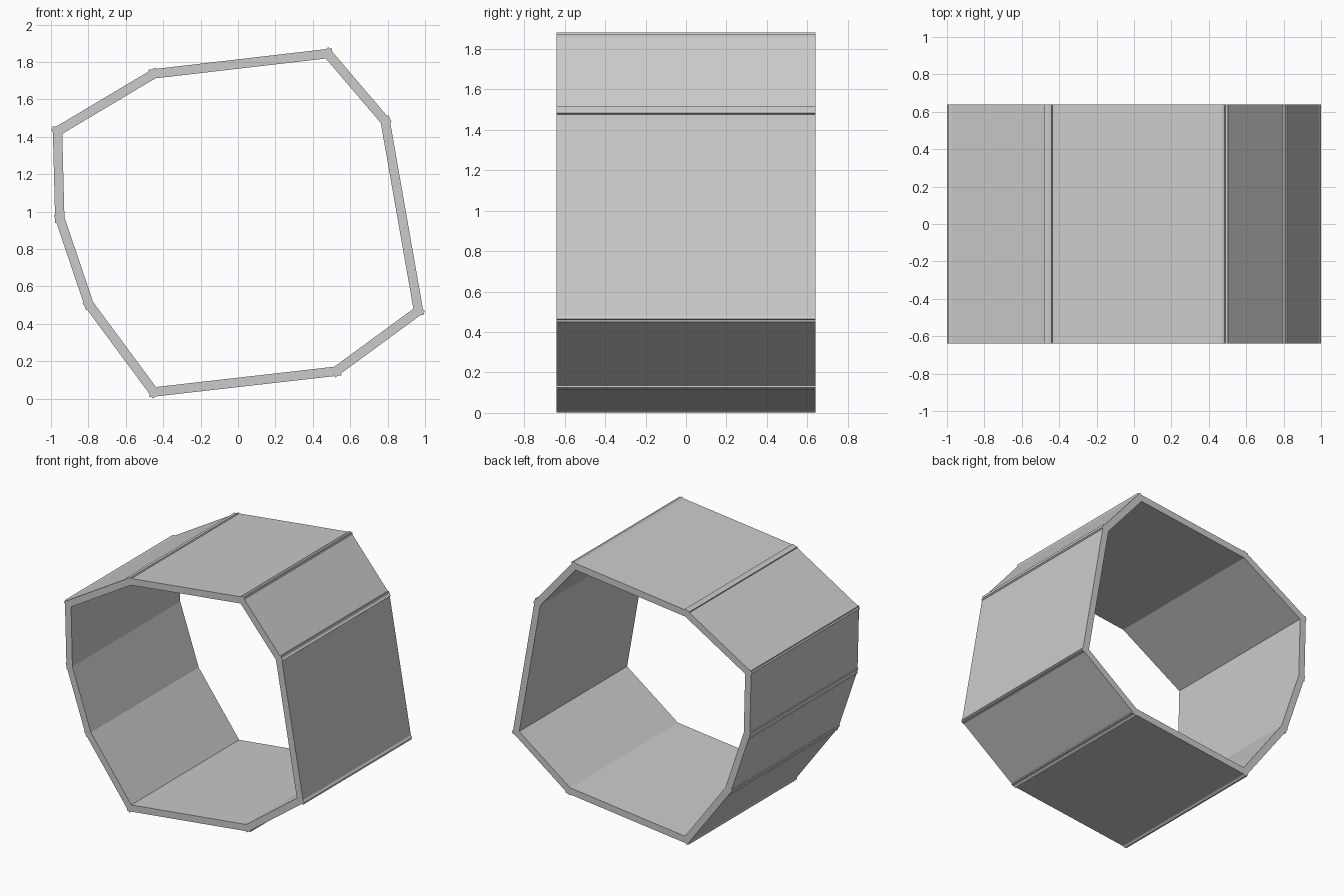
import bpy, math
from mathutils import Matrix, Vector

if "Cube" in bpy.data.objects:
    bpy.data.objects.remove(bpy.data.objects["Cube"])

THICK = 0.05
DEPTH = 1.28

# centreline corners of the irregular nine-sided ring (x, z)
corners = [(-0.45, 1.737), (0.48, 1.845), (0.787, 1.485), (0.965, 0.47),
           (0.525, 0.147), (-0.45, 0.036), (-0.797, 0.505),
           (-0.953, 0.966), (-0.965, 1.43)]


def wall_panel(name, start, end):
    """Flat slab between two corners, running half a thickness past each."""
    a, b = Vector((start[0], 0, start[1])), Vector((end[0], 0, end[1]))
    d = b - a
    bpy.ops.mesh.primitive_cube_add(size=1)
    ob = bpy.context.object
    ob.name = name
    ob.data.transform(Matrix.Diagonal((d.length + THICK, DEPTH, THICK, 1)))
    ob.location = (a + b) / 2
    ob.rotation_euler.y = -math.atan2(d.z, d.x)


# nine overlapping wall panels closing the ring
for i, corner in enumerate(corners):
    wall_panel(f"wall_panel_{i + 1}", corner, corners[(i + 1) % len(corners)])
